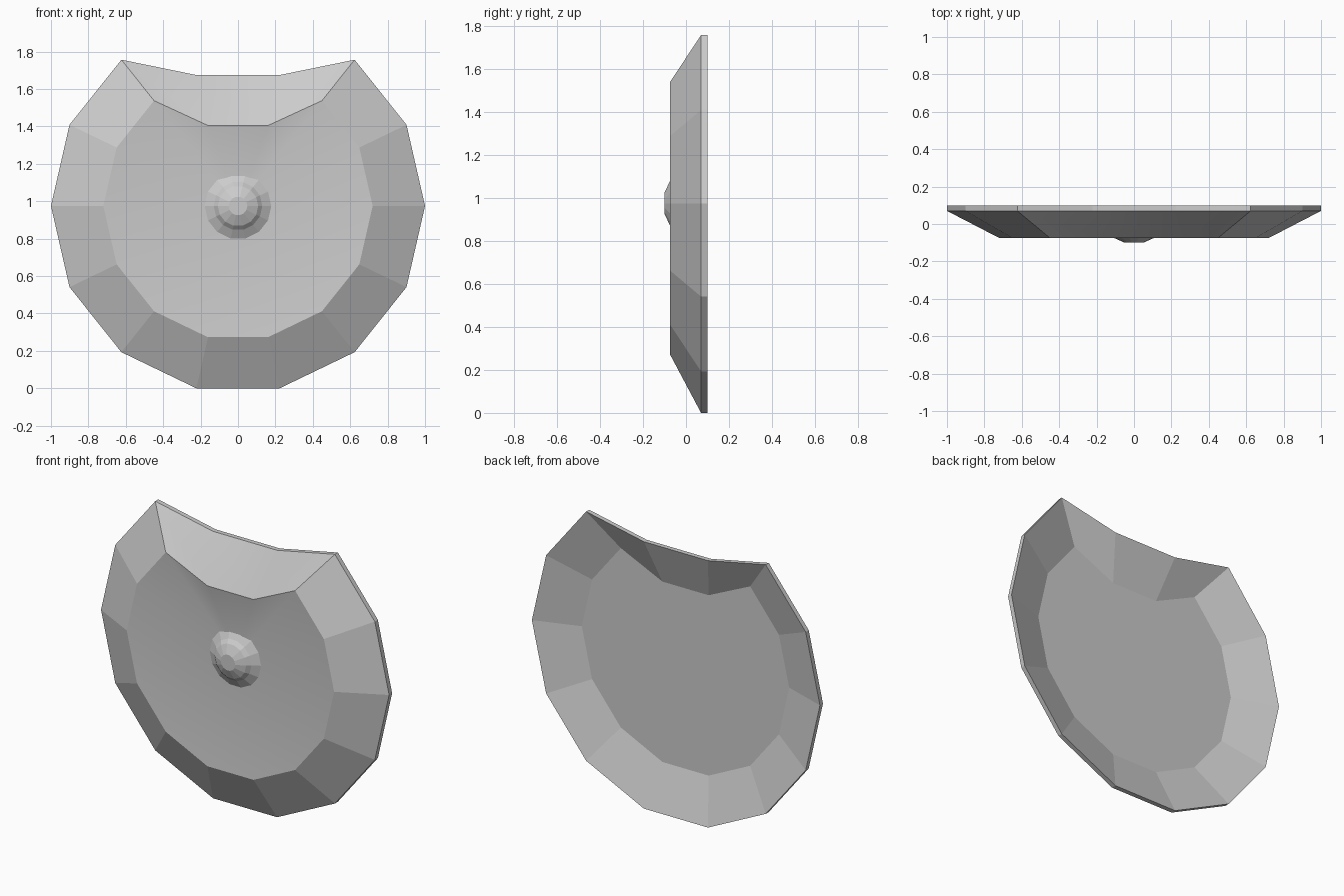
import bpy, bmesh
from math import cos, sin, pi

if "Cube" in bpy.data.objects:
    bpy.data.objects.remove(bpy.data.objects["Cube"])

N, CZ = 14, 0.975          # sides and height of the shield centre
NOTCH = (3, 4)             # corners pushed down to form the top notch


def ring(bm, r, y, notch_z=None):
    """One 14-sided ring facing -y, optionally with the notch corners lowered."""
    verts = []
    for i in range(N):
        a = 2 * pi * i / N
        z = CZ + r * sin(a)
        if notch_z is not None and i in NOTCH:
            z = notch_z
        verts.append(bm.verts.new((r * cos(a), y, z)))
    return verts


def bridge(bm, a, b):
    return [bm.faces.new((a[i], a[(i + 1) % N], b[(i + 1) % N], b[i])) for i in range(N)]


def finish(bm, name):
    bmesh.ops.recalc_face_normals(bm, faces=bm.faces)
    mesh = bpy.data.meshes.new(name)
    bm.to_mesh(mesh)
    bm.free()
    obj = bpy.data.objects.new(name, mesh)
    bpy.context.collection.objects.link(obj)
    return obj


# Shield plate: dished front, bevelled border, thin rim, hollow back
bm = bmesh.new()
front_in = ring(bm, 0.72, -0.075, 1.405)
front_out = ring(bm, 1.0, 0.07, 1.675)
back_out = ring(bm, 1.0, 0.10, 1.675)
back_in = ring(bm, 0.72, 0.005, 1.405)
centre = bm.verts.new((0, -0.01, CZ))
for i in range(N):
    bm.faces.new((front_in[i], front_in[(i + 1) % N], centre)).smooth = True
border = bridge(bm, front_in, front_out)
for i in (2, 3, 4):
    border[i].smooth = True
bridge(bm, front_out, back_out)
bridge(bm, back_out, back_in)
bm.faces.new(back_in)
for i in range(N):
    bm.edges.get((front_in[i], front_in[(i + 1) % N])).smooth = False
finish(bm, "shield_plate")

# Centre boss: stepped faceted dome
bm = bmesh.new()
rings = [ring(bm, r, y) for r, y in
         ((0.18, -0.025), (0.13, -0.053), (0.108, -0.074), (0.05, -0.10))]
for a, b in zip(rings, rings[1:]):
    bridge(bm, a, b)
bm.faces.new(rings[-1])
bm.faces.new(rings[0])
finish(bm, "centre_boss")
